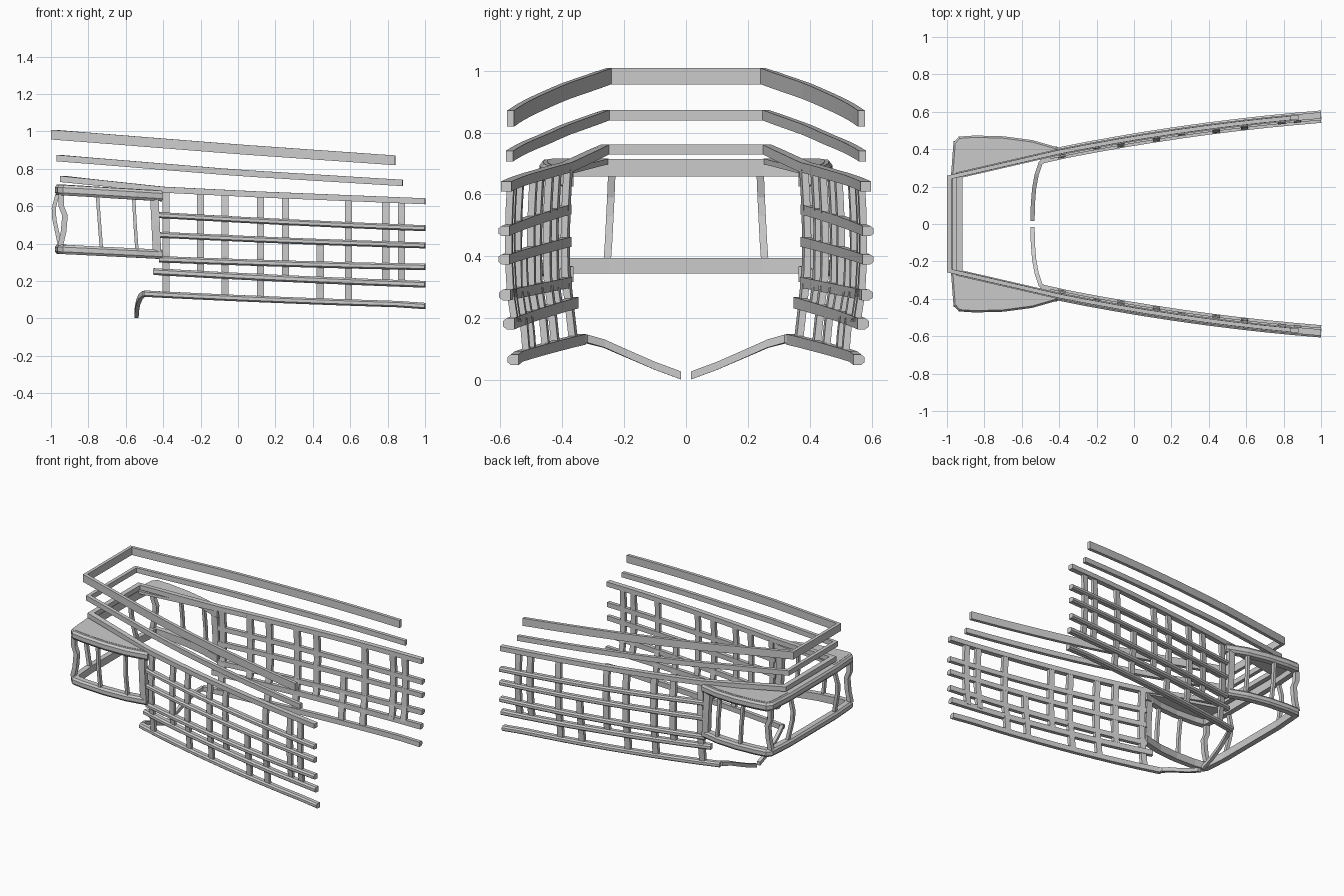
import bpy, bmesh, math
from mathutils import Vector

if "Cube" in bpy.data.objects:
    bpy.data.objects.remove(bpy.data.objects["Cube"])


def make(name, rings, closed_profile=True):
    """Skin a list of vertex rings and cap both ends."""
    bm = bmesh.new()
    rows = [[bm.verts.new(p) for p in r] for r in rings]
    n = len(rows[0])
    for a, b in zip(rows, rows[1:]):
        for i in range(n):
            j = (i + 1) % n
            bm.faces.new((a[i], a[j], b[j], b[i]))
    bm.faces.new(rows[0])
    bm.faces.new(rows[-1])
    bmesh.ops.recalc_face_normals(bm, faces=bm.faces)
    me = bpy.data.meshes.new(name)
    bm.to_mesh(me)
    bm.free()
    ob = bpy.data.objects.new(name, me)
    bpy.context.collection.objects.link(ob)
    return ob


def sweep(name, path, section):
    """Sweep (sideways, up) section along a path with mitred plan corners."""
    pts = [Vector(p) for p in path]
    rings = []
    for i, p in enumerate(pts):
        a = (p - pts[i - 1]) if i else (pts[1] - p)
        b = (pts[i + 1] - p) if i < len(pts) - 1 else a
        a, b = Vector((a.x, a.y)).normalized(), Vector((b.x, b.y)).normalized()
        t = (a + b).normalized()
        k = 1 / max(0.4, t.dot(a))
        nrm = Vector((-t.y, t.x, 0)) * k
        rings.append([p + nrm * s + Vector((0, 0, u)) for s, u in section])
    return make(name, rings)


def rect(w, h):
    return [(-w / 2, -h / 2), (w / 2, -h / 2), (w / 2, h / 2), (-w / 2, h / 2)]


def moulded(w, h, side=1):
    """Rail section with a chamfered outer face."""
    w, h = w / 2, h / 2
    return [(-w * side, -h), (w * .4 * side, -h), (w * side, -h * .5),
            (w * side, h * .5), (w * .4 * side, h), (-w * side, h)]


def lerp(table, x):
    for (x0, a), (x1, b) in zip(table, table[1:]):
        if x <= x1:
            break
    return a + (b - a) * (x - x0) / (x1 - x0)


def hull_y(x):
    """Half breadth of the hull in plan."""
    t = x + .4
    return .385 + .23 * t if t < 0 else .385 + .2 * t - .043 * t * t


def steps(a, b, n):
    return [a + (b - a) * i / n for i in range(n + 1)]


# Continuous rails wrapping round the stern
wraps = [("top_rail", -.988, .84, [(-1, .983), (0, .904), (.84, .845)], .022, .052),
         ("second_rail", -.958, .88, [(-1, .86), (0, .778), (.88, .724)], .024, .034),
         ("sheer_rail", -.935, 1, [(-1, .752), (-.4, .688), (.1, .663), (1, .626)], .034, .032)]
for name, xs, xe, zt, w, h in wraps:
    half = [(x, hull_y(x), lerp(zt, x)) for x in steps(xs, -.4, 3)[:-1] + steps(-.4, xe, 8)]
    path = [(x, -y, z) for x, y, z in reversed(half)] + half
    sweep(name, path, rect(w, h))

# Side rails: name, start x, z at start, z at end, plan offset, height
rails = [("upper_wale", -.42, .552, .482, .008, .032),
         ("middle_wale", -.42, .447, .39, .008, .032),
         ("lower_wale", -.42, .316, .275, .005, .034),
         ("lower_rail", -.45, .25, .182, -.008, .036)]


def shape_off(z):
    return lerp([(0, -.024), (.12, -.02), (.23, -.008), (.3, .005), (.5, .008), (.7, -.003)], z)


for s in (1, -1):
    tag = "_left" if s > 0 else "_right"
    for name, xs, z0, z1, off, h in rails:
        path = []
        for x in steps(xs, 1, 9):
            t = (x - xs) / (1 - xs)
            path.append((x, s * (hull_y(x) + off), z0 + (z1 - z0) * t - .008 * t * (1 - t) * 2))
        sweep(name + tag, path, moulded(.036, h, s))

    # Keel-level rail that sweeps down and inward below the stern
    tail = [(-.542, .016, .015), (-.541, .1, .046), (-.534, .19, .085),
            (-.52, .265, .118), (-.5, .325, .134)]
    path = [(x, s * y, z) for x, y, z in tail[:4]]
    sweep("stern_foot" + tag, path + [(-.5, s * .325, .134), (-.47, s * .345, .132)], rect(.022, .026))
    path = [(x, s * (hull_y(x) - .022), .132 - .044 * (x + .5) + .008 * (x * x - .25) * (x < 1))
            for x in steps(-.5, 1, 10)]
    sweep("bottom_rail" + tag, path, moulded(.036, .034, s))

    # Hull ribs: x, bottom z, top z
    ribs = [(-.385, .13, .68), (-.2, .235, .68), (-.07, .11, .67), (.12, .1, .665),
            (.255, .21, .66), (.44, .085, .42), (.59, .08, .645), (.79, .19, .64), (.875, .19, .635)]
    for i, (x, zb, zt) in enumerate(ribs):
        rings = []
        for z in steps(zb, zt, 5):
            ring = []
            for dx, dy in ((-.019, -.012), (.019, -.012), (.019, .01), (-.019, .01)):
                ring.append((x + dx, s * (hull_y(x + dx) + shape_off(z) - .004 + dy), z))
            rings.append(ring)
        make(f"hull_rib_{i + 1}{tag}", rings)

# Stern gallery outline, half plan from the hull aft to the centreline
outline = [(-.41, .385), (-.55, .425), (-.7, .445), (-.85, .449), (-.925, .444),
           (-.942, .425), (-.955, .25)]
loop = outline + [(x, -y) for x, y in reversed(outline)]


def upper_z(x):
    return .687 - .06 * (x + .96)


def lower_z(x):
    return .37 - .05 * (x + .96)


for name, fz, h in (("gallery_upper_beam", upper_z, .056), ("gallery_lower_beam", lower_z, .05)):
    ob = sweep(name, [(x, y, fz(x)) for x, y in loop],
               [(.022, -h / 2), (.022, h / 2), (-.014, h / 2), (-.024, h / 4),
                (-.024, -h / 4), (-.014, -h / 2)])

for s in (1, -1):
    tag = "_left" if s > 0 else "_right"
    # Thin roof between the outer beam and the hull line
    plan = outline + [(-.93, hull_y(-.93) - .01), (-.7, hull_y(-.7) - .01), (-.43, hull_y(-.43) - .01)]
    make("gallery_roof" + tag,
         [[(x, s * y, upper_z(x) + dz) for x, y in plan] for dz in (.012, .03)])

    # Posts: name, plan shape points (x, y, z), width along x, width along y
    posts = [("gallery_post_aft", [(-.95, .43, .39), (-.933, .43, .46), (-.925, .43, .55),
                                   (-.945, .43, .6), (-.945, .43, .665)], .03, .03),
             ("stern_post", [(-.95, .255, .38), (-.965, .25, .45), (-.982, .246, .53),
                             (-.985, .243, .59), (-.965, .24, .665)], .022, .024),
             ("gallery_post_middle", [(-.73, .45, .37), (-.74, .455, .5), (-.752, .45, .66)], .018, .024),
             ("gallery_post_fore", [(-.54, .427, .36), (-.55, .433, .5), (-.558, .425, .65)], .018, .024),
             ("gallery_end_post", [(-.432, .395, .33), (-.44, .398, .5), (-.448, .395, .66)], .045, .035)]
    for name, pts, wx, wy in posts:
        make(name + tag, [[(x + a * wx / 2, s * (y + b * wy / 2), z)
                           for a, b in ((-1, -1), (1, -1), (1, 1), (-1, 1))] for x, y, z in pts])
